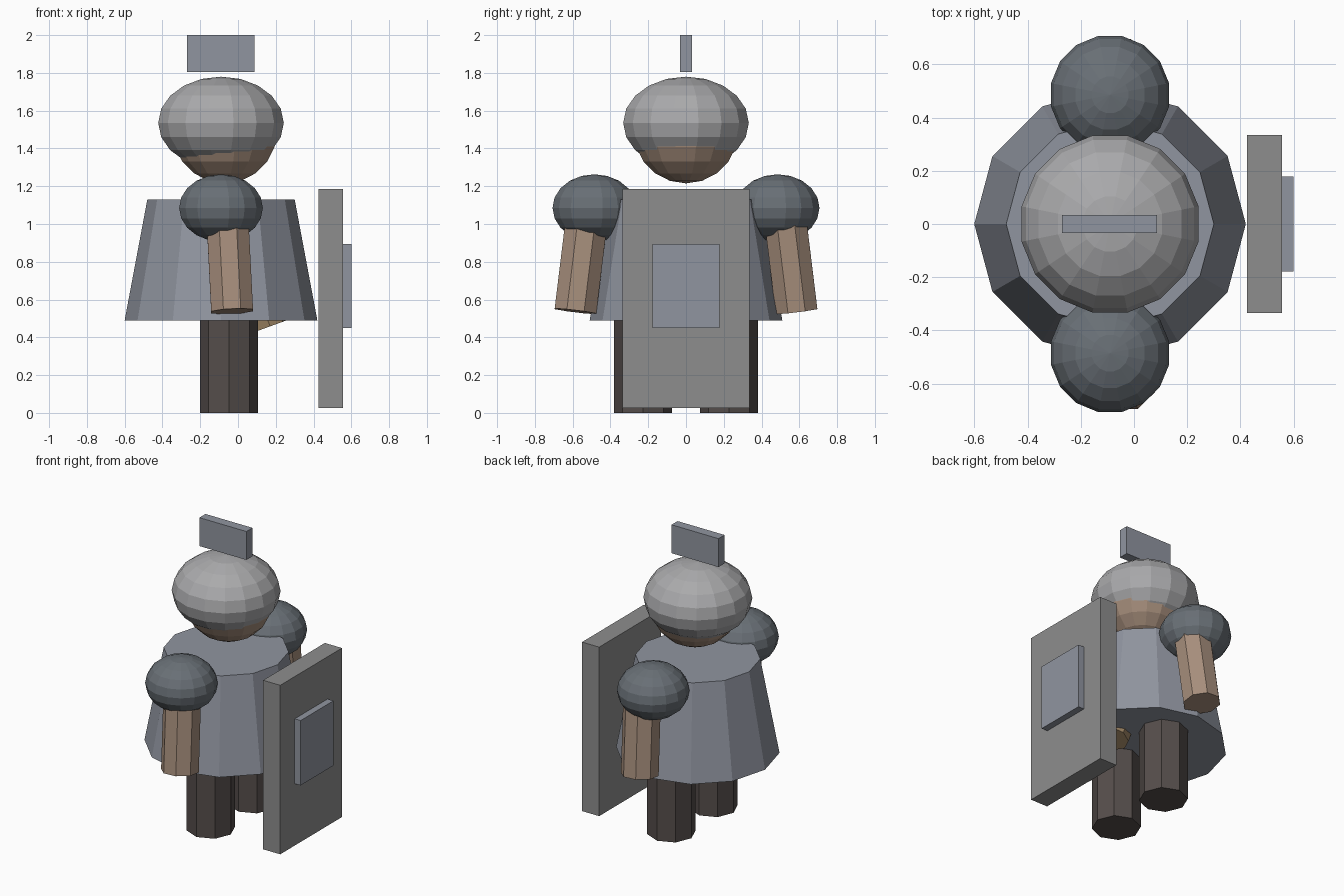
import bpy
from math import radians, atan2, hypot
from mathutils import Vector

if "Cube" in bpy.data.objects:
    bpy.data.objects.remove(bpy.data.objects["Cube"])


def material(name, r, g, b):
    m = bpy.data.materials.new(name)
    m.diffuse_color = (r, g, b, 1)
    m.use_nodes = True
    m.node_tree.nodes["Principled BSDF"].inputs["Base Color"].default_value = m.diffuse_color
    return m


STEEL = material("steel", 0.40, 0.40, 0.41)
PLATE = material("plate", 0.28, 0.30, 0.35)
DARK = material("dark_plate", 0.14, 0.16, 0.18)
SHIELD = material("shield_grey", 0.27, 0.27, 0.27)
CLOTH = material("cloth", 0.09, 0.075, 0.07)
SKIN = material("skin", 0.38, 0.27, 0.20)
WOOD = material("wood", 0.32, 0.22, 0.12)


def finish(name, mat):
    o = bpy.context.object
    o.name = name
    o.data.materials.append(mat)
    return o


def box(name, lo, hi, mat):
    lo, hi = Vector(lo), Vector(hi)
    bpy.ops.mesh.primitive_cube_add(size=1, location=(lo + hi) / 2)
    o = finish(name, mat)
    o.scale = hi - lo
    return o


def ball(name, loc, radius, height, mat):
    bpy.ops.mesh.primitive_uv_sphere_add(segments=16, ring_count=10, radius=1, location=loc,
                                         rotation=(0, 0, radians(11.25)))
    o = finish(name, mat)
    o.scale = (radius, radius, height)
    return o


def rod(name, bottom, top, r, mat, sides=8, r_top=None, twist=0):
    """Prism or frustum between two points, tilted in the xz or yz plane."""
    bottom, top = Vector(bottom), Vector(top)
    d = top - bottom
    bpy.ops.mesh.primitive_cone_add(vertices=sides, radius1=r, radius2=r_top or r,
                                    depth=d.length, location=(bottom + top) / 2)
    o = finish(name, mat)
    o.rotation_euler = (-atan2(d.y, hypot(d.x, d.z)), atan2(d.x, d.z), radians(twist))
    return o


# Torso, a twelve-sided flared tunic
rod("torso", (-0.09, 0, 0.49), (-0.09, 0, 1.13), 0.51, PLATE, sides=12, r_top=0.39)

# Head, helmet and crest
ball("head", (-0.07, 0, 1.495), 0.283, 0.28, SKIN)
ball("helmet", (-0.09, 0, 1.535), 0.339, 0.245, STEEL)
box("crest", (-0.27, -0.033, 1.805), (0.087, 0.033, 2.0), PLATE)

# Paired limbs
for side, s in (("right", -1), ("left", 1)):
    ball(side + "_shoulder", (-0.09, s * 0.485, 1.085), 0.226, 0.178, DARK)
    rod(side + "_arm", (-0.045, s * 0.588, 0.538), (-0.045, s * 0.515, 1.09),
        0.12, SKIN, twist=22.5)
    rod(side + "_leg", (-0.048, s * 0.228, 0), (-0.048, s * 0.228, 0.55), 0.153, CLOTH)

# Slanted grip, mostly hidden inside the torso
rod("grip", (0.17, 0, 0.458), (-0.06, 0, 1.09), 0.1, WOOD)

# Shield with raised panel
box("shield", (0.425, -0.335, 0.025), (0.555, 0.335, 1.185), SHIELD)
box("shield_panel", (0.55, -0.178, 0.45), (0.6, 0.178, 0.895), PLATE)
